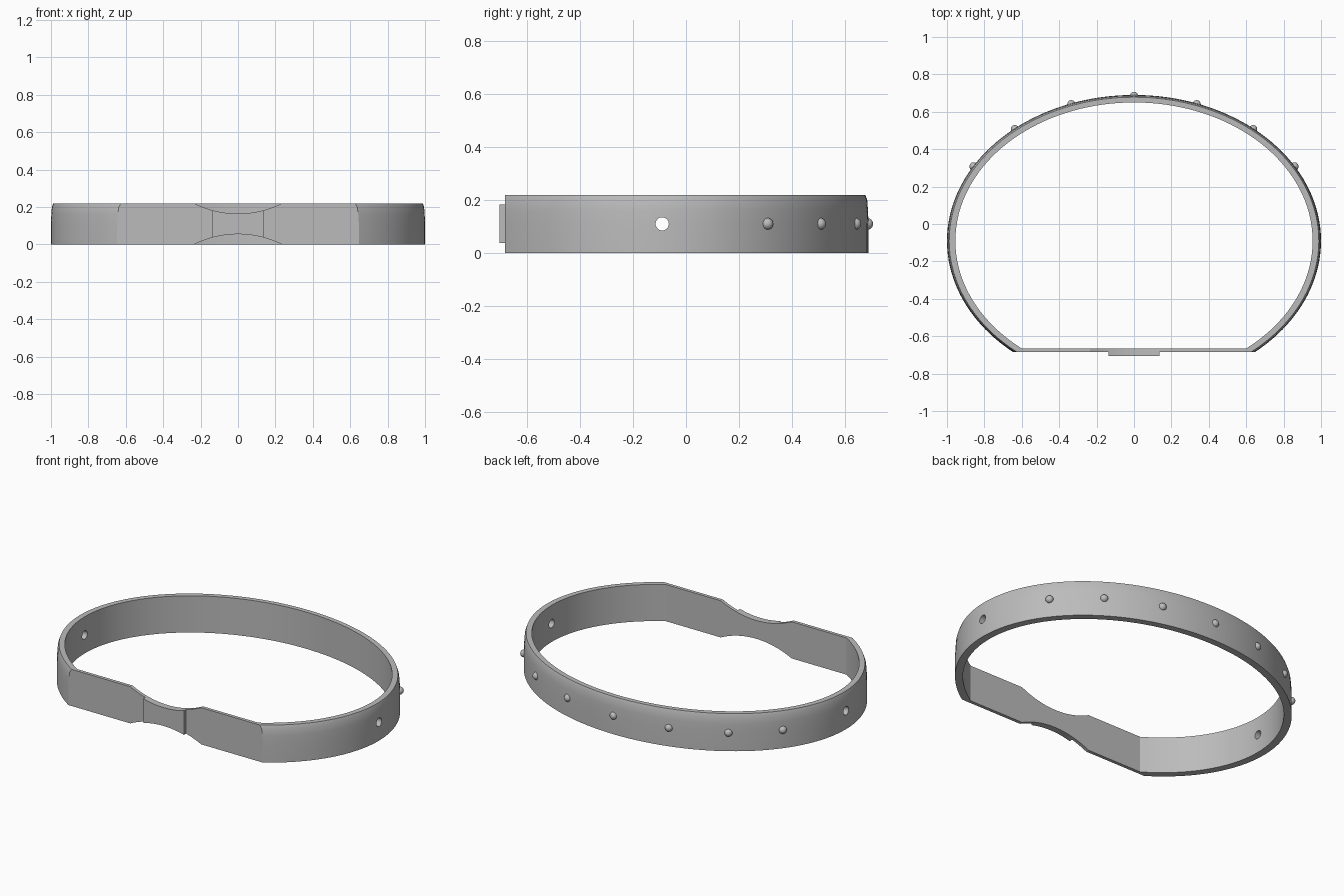
import bpy, bmesh, math
from mathutils import Vector

cube = bpy.data.objects.get("Cube")
if cube:
    bpy.data.objects.remove(cube, do_unlink=True)

HEIGHT = 0.22
MID = HEIGHT / 2
CENTRE_Y = -0.09
FRONT, BACK, PAD_FRONT = -0.685, -0.665, -0.705
WAIST = 0.235          # half width of the scooped bridge
SAG = 0.055            # depth of each scoop
ARC_R = (WAIST ** 2 + SAG ** 2) / (2 * SAG)

grey = bpy.data.materials.new("Satin grey")
grey.use_nodes = True
colour = (0.5, 0.5, 0.5, 1)
grey.diffuse_color = colour
grey.node_tree.nodes["Principled BSDF"].inputs["Base Color"].default_value = colour


def half_height(x):
    """Half height of the bridge, scooped by a circular arc above and below."""
    if abs(x) >= WAIST:
        return MID
    return MID - SAG + ARC_R - math.sqrt(ARC_R ** 2 - x * x)


def loft(name, columns, closed):
    """Skin a list of equal closed sections."""
    bm = bmesh.new()
    rows = [[bm.verts.new(p) for p in col] for col in columns]
    n = len(rows[0])
    for i in range(len(rows) if closed else len(rows) - 1):
        a, b = rows[i], rows[(i + 1) % len(rows)]
        for j in range(n):
            k = (j + 1) % n
            bm.faces.new((a[j], a[k], b[k], b[j]))
    if not closed:
        bm.faces.new(rows[0])
        bm.faces.new(rows[-1])
    bmesh.ops.recalc_face_normals(bm, faces=bm.faces)
    mesh = bpy.data.meshes.new(name)
    bm.to_mesh(mesh)
    bm.free()
    obj = bpy.data.objects.new(name, mesh)
    bpy.context.collection.objects.link(obj)
    mesh.materials.append(grey)
    return obj


def activate(obj):
    bpy.ops.object.select_all(action="DESELECT")
    obj.select_set(True)
    bpy.context.view_layer.objects.active = obj


# Band section: (x radius, y radius, z, y of the flat front)
section = [(0.955, 0.74, 0, BACK), (1, 0.78, 0, FRONT), (1, 0.78, 0.11, FRONT),
           (0.998, 0.778, 0.16, FRONT), (0.995, 0.775, 0.2, FRONT),
           (0.988, 0.768, HEIGHT, FRONT), (0.955, 0.74, HEIGHT, BACK)]


def band_point(t, rx, ry, z, flat):
    start = math.asin((flat - CENTRE_Y) / ry)
    angle = start + t * (math.pi - 2 * start)
    return Vector((rx * math.cos(angle), CENTRE_Y + ry * math.sin(angle), z))


# Curved part of the band, then the flat scooped front
STEPS = 112
columns = [[band_point(i / STEPS, *s) for s in section] for i in range(STEPS + 1)]
SCOOP = 28
for i in range(SCOOP + 1):
    x = WAIST * (2 * i / SCOOP - 1)
    scale = half_height(x) / MID
    columns.append([Vector((x, s[3], MID + (s[2] - MID) * scale)) for s in section])
band = loft("headband", columns, True)

# Pivot holes through both sides
bpy.ops.mesh.primitive_cylinder_add(vertices=32, radius=0.025, depth=3,
                                    location=(0, CENTRE_Y, MID),
                                    rotation=(0, math.pi / 2, 0))
cutter = bpy.context.object
cutter.name = "hole_cutter"
cutter.hide_render = True
cut = band.modifiers.new("side_holes", "BOOLEAN")
cut.operation = "DIFFERENCE"
cut.solver = "EXACT"
cut.object = cutter
activate(band)
bpy.ops.object.modifier_apply(modifier=cut.name)
bpy.data.objects.remove(cutter, do_unlink=True)
activate(band)
bpy.ops.object.shade_smooth_by_angle(angle=math.radians(25))

# Raised pad on the bridge
pad_columns = []
for i in range(17):
    x = 0.135 * (i / 8 - 1)
    h = half_height(x)
    pad_columns.append([Vector((x, y, MID + s * h)) for y, s in
                        ((PAD_FRONT, -1), (PAD_FRONT, 1), (FRONT, 1), (FRONT, -1))])
pad = loft("bridge_pad", pad_columns, False)
activate(pad)
bpy.ops.object.shade_smooth_by_angle(angle=math.radians(25))

# Round studs along the back
for x in (-0.858, -0.637, -0.335, 0, 0.335, 0.637, 0.858):
    y = CENTRE_Y + 0.775 * math.sqrt(1 - x * x)
    bpy.ops.mesh.primitive_uv_sphere_add(segments=24, ring_count=12, radius=0.022,
                                         location=(x, y, MID))
    stud = bpy.context.object
    stud.name = "stud"
    stud.data.materials.append(grey)
    bpy.ops.object.shade_smooth()
